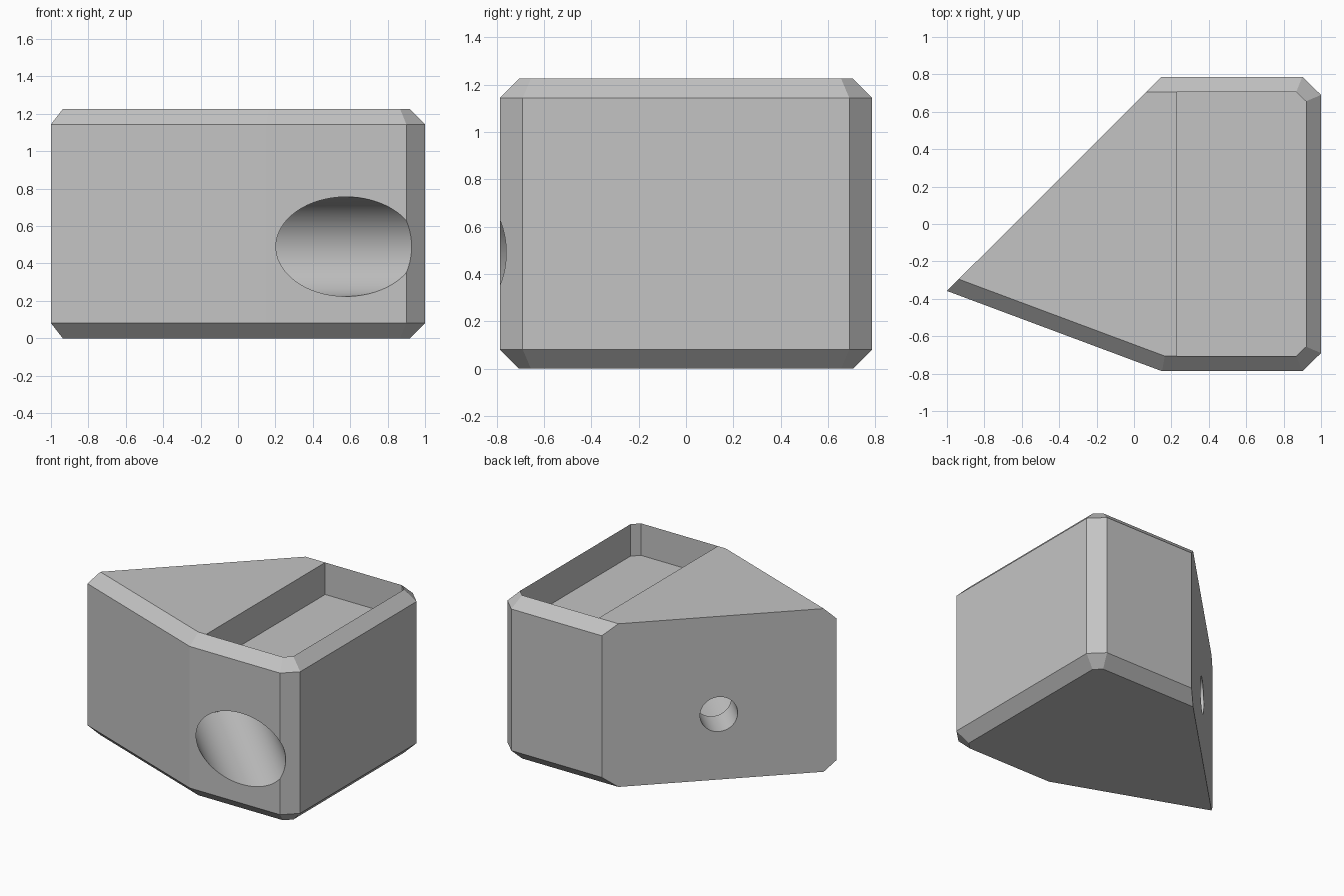
import bpy
import bmesh
import math
from mathutils import Vector

if "Cube" in bpy.data.objects:
    bpy.data.objects.remove(bpy.data.objects["Cube"], do_unlink=True)

HEIGHT, CHAMFER = 1.225, 0.081
POCKET_X, POCKET_DEPTH = 0.23, 0.24
BORE_Z, BORE_R, HOLE_R, WEB = 0.49, 0.266, 0.13, 0.25

grey = bpy.data.materials.new("plain grey")
grey.use_nodes = True
colour = (0.55, 0.55, 0.55, 1)
grey.diffuse_color = colour
grey.node_tree.nodes["Principled BSDF"].inputs["Base Color"].default_value = colour

# Footprint, anticlockwise; the last edge is the unchamfered slanted side
outline = [Vector(p) for p in (
    (-1, -0.358), (0.15, -0.787), (0.9, -0.787), (1, -0.69),
    (1, 0.69), (0.9, 0.787), (0.148, 0.787))]


def inset(points, distance):
    """Move every edge but the last inwards and intersect neighbours."""
    lines = []
    for i, a in enumerate(points):
        d = (points[(i + 1) % len(points)] - a).normalized()
        shift = 0 if i == len(points) - 1 else distance
        lines.append((a + Vector((-d.y, d.x)) * shift, d))
    result = []
    for i, (p, d) in enumerate(lines):
        q, e = lines[i - 1]
        t = (p - q).cross(d) / e.cross(d)
        result.append(q + e * t)
    return result


# Body lofted through four outlines, giving chamfered top and bottom rims
bm = bmesh.new()
small = inset(outline, CHAMFER)
levels = ((small, 0), (outline, CHAMFER), (outline, HEIGHT - CHAMFER), (small, HEIGHT))
rings = [[bm.verts.new((p.x, p.y, z)) for p in pts] for pts, z in levels]
for low, high in zip(rings, rings[1:]):
    for i in range(len(low)):
        j = (i + 1) % len(low)
        bm.faces.new((low[i], low[j], high[j], high[i]))
bm.faces.new(rings[0][::-1])
top = bm.faces.new(rings[-1])

# Pocket: split the top and sink its +x part
bmesh.ops.bisect_plane(bm, geom=[top, *top.edges, *top.verts],
                       plane_co=(POCKET_X, 0, 0), plane_no=(1, 0, 0))
pocket = [f for f in bm.faces
          if all(v.co.z > HEIGHT - 0.001 and v.co.x > POCKET_X - 0.001 for v in f.verts)]
sunk = bmesh.ops.extrude_discrete_faces(bm, faces=pocket)["faces"]
bmesh.ops.translate(bm, verts=list({v for f in sunk for v in f.verts}),
                    vec=(0, 0, -POCKET_DEPTH))
bmesh.ops.recalc_face_normals(bm, faces=bm.faces[:])

mesh = bpy.data.meshes.new("body")
bm.to_mesh(mesh)
bm.free()
body = bpy.data.objects.new("body", mesh)
bpy.context.collection.objects.link(body)
mesh.materials.append(grey)

# Stepped bore, square to the slanted side
axis = Vector((1, -1, 0)).normalized()
entry = Vector((-0.424, 0.216, BORE_Z))


def drill(name, radius, start, end):
    bpy.ops.mesh.primitive_cylinder_add(
        vertices=96, radius=radius, depth=end - start,
        location=entry + axis * (start + end) / 2,
        rotation=axis.to_track_quat('Z', 'Y').to_euler())
    cutter = bpy.context.object
    cutter.name = name
    cutter.hide_render = True
    cutter.data.materials.append(grey)
    mod = body.modifiers.new(name, 'BOOLEAN')
    mod.operation, mod.solver, mod.object = 'DIFFERENCE', 'EXACT', cutter
    bpy.context.view_layer.objects.active = body
    bpy.ops.object.modifier_apply(modifier=name)
    bpy.data.objects.remove(cutter, do_unlink=True)


drill("bore_cutter", BORE_R, WEB, 2.2)
drill("hole_cutter", HOLE_R, -0.2, WEB + 0.1)

bpy.ops.object.select_all(action='DESELECT')
body.select_set(True)
bpy.context.view_layer.objects.active = body
bpy.ops.object.shade_smooth_by_angle(angle=math.radians(12))
